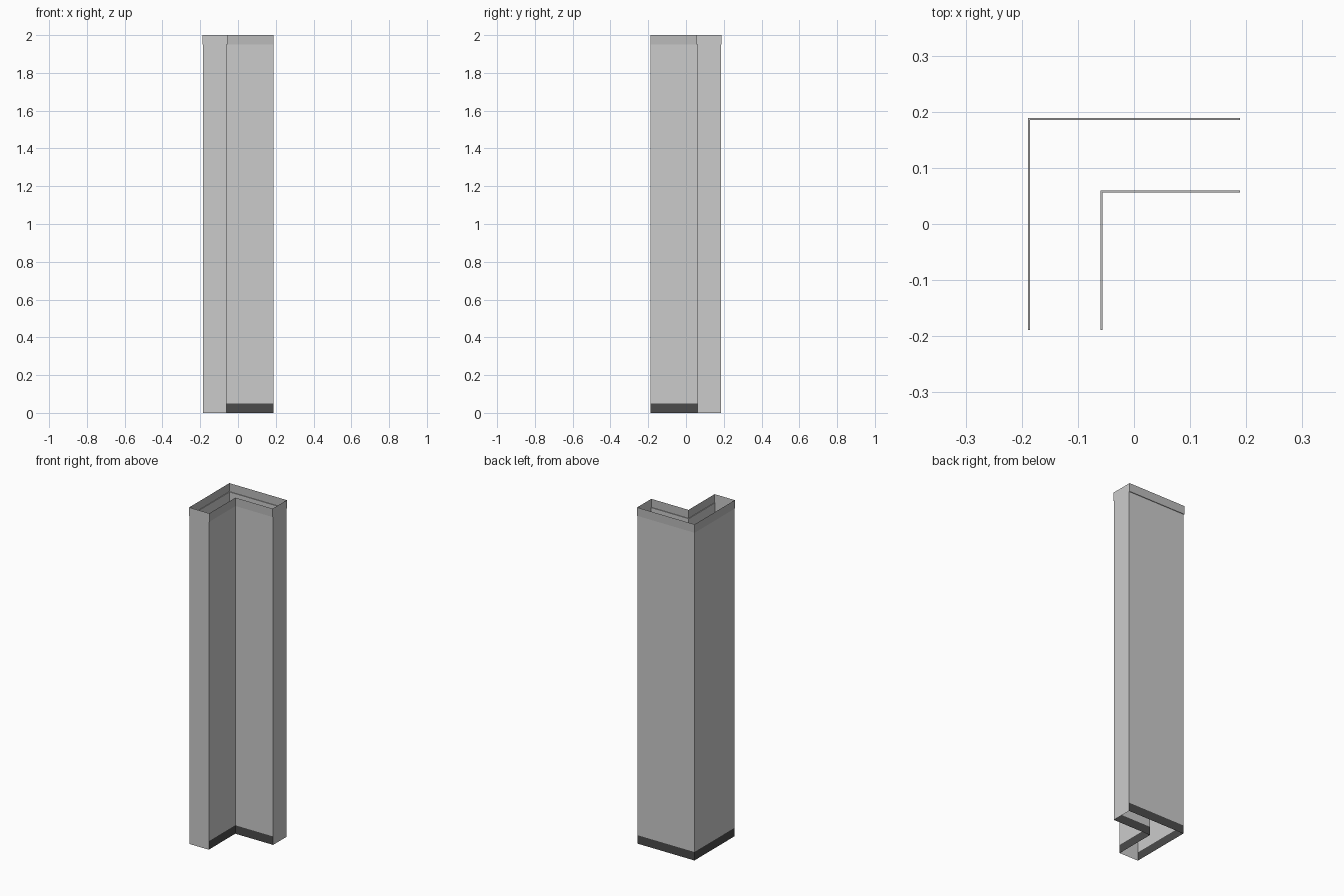
import bpy

if "Cube" in bpy.data.objects:
    bpy.data.objects.remove(bpy.data.objects["Cube"])

END = 0.189                      # where both arms stop
WALL_OUT, WALL_IN = 0.185, 0.06  # wall sheets, distance from centre
TRIM_OUT, TRIM_IN = 0.189, 0.056 # overhanging crown trim
BASE_Z, CROWN_Z, TOP = 0.05, 1.95, 2.0


def material(name, v):
    m = bpy.data.materials.new(name)
    m.diffuse_color = (v, v, v, 1)
    m.use_nodes = True
    m.node_tree.nodes["Principled BSDF"].inputs["Base Color"].default_value = m.diffuse_color
    return m


def add_mesh(name, verts, faces, mat=None):
    me = bpy.data.meshes.new(name)
    me.from_pydata(verts, [], faces)
    if mat:
        me.materials.append(mat)
    ob = bpy.data.objects.new(name, me)
    bpy.context.collection.objects.link(ob)
    return ob


def sweep(name, profile, outward, mat=None):
    """Sweep an (offset, z) profile around the L-shaped corner."""
    verts, faces = [], []
    for a, z in profile:
        verts += [(-a, -END, z), (-a, a, z), (END, a, z)]
    for i in range(len(profile) - 1):
        for j in range(2):
            p = 3 * i + j
            f = (p, p + 1, p + 4, p + 3)
            faces.append(f[::-1] if outward else f)
    return add_mesh(name, verts, faces, mat)


dark = material("dark_base", 0.07)
mid = material("crown_grey", 0.5)

# Outer and inner sheets: skirting, wall, and stepped hollow crown
for side, wall, trim, outward in (("outer", WALL_OUT, TRIM_OUT, True),
                                  ("inner", WALL_IN, TRIM_IN, False)):
    sweep(side + "_skirting", [(wall, 0), (wall, BASE_Z)], outward, dark)
    sweep(side + "_wall", [(wall, BASE_Z), (wall, CROWN_Z)], outward)
    sweep(side + "_crown", [(wall, CROWN_Z), (trim, CROWN_Z), (trim, TOP)],
          outward, mid)

# End caps follow the wall section including the crown overhang
cap = [(WALL_OUT, 0), (WALL_IN, 0), (WALL_IN, CROWN_Z), (TRIM_IN, CROWN_Z),
       (TRIM_IN, TOP), (TRIM_OUT, TOP), (TRIM_OUT, CROWN_Z), (WALL_OUT, CROWN_Z)]
order = tuple(range(len(cap)))
add_mesh("front_end_cap", [(-a, -END, z) for a, z in cap], [order])
add_mesh("right_end_cap", [(END, a, z) for a, z in cap], [order[::-1]])
